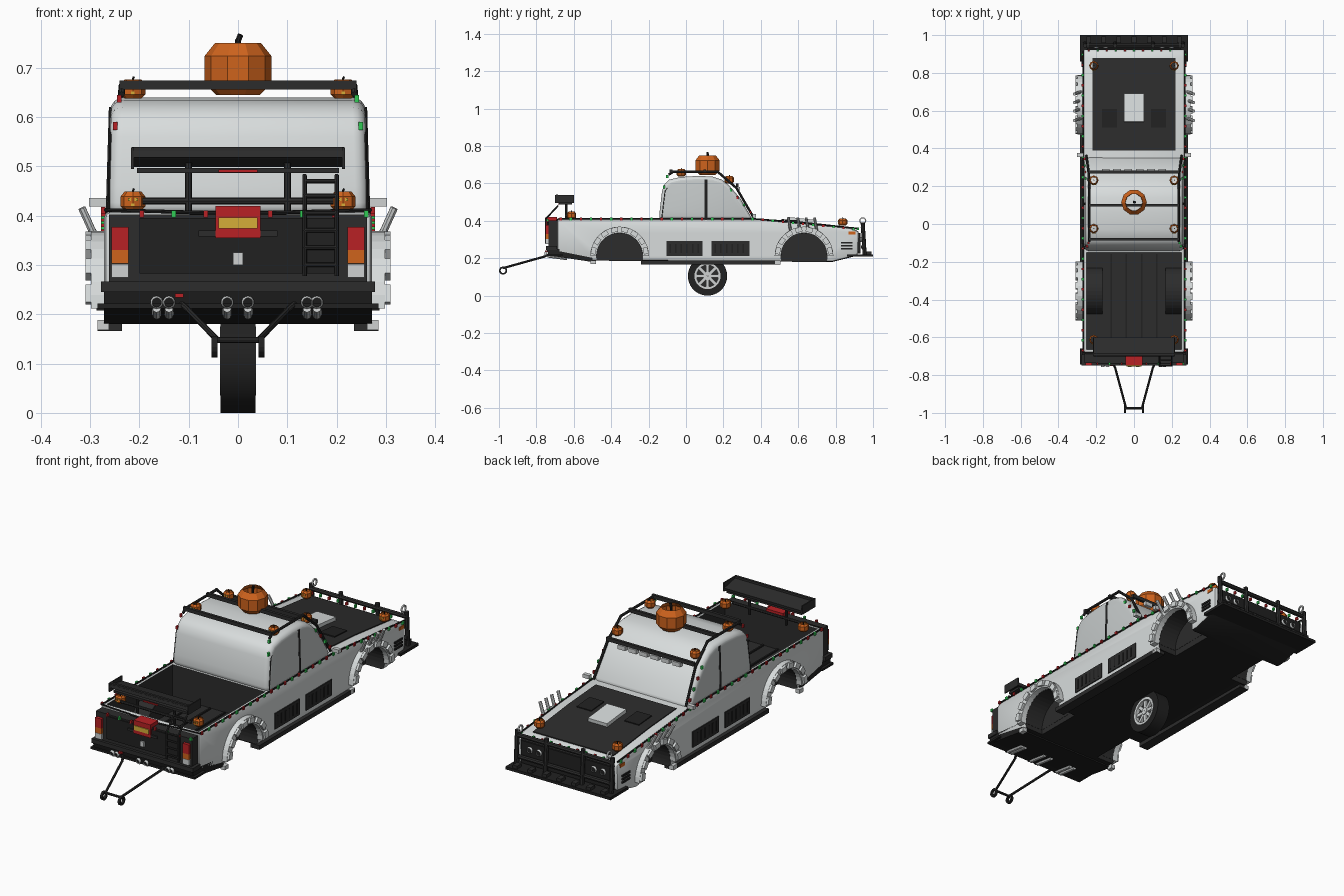
import bpy, bmesh
from math import sin, cos, pi, radians
from mathutils import Vector, Matrix

cube = bpy.data.objects.get("Cube")
if cube:
    bpy.data.objects.remove(cube, do_unlink=True)


def material(name, r, g, b):
    m = bpy.data.materials.new(name)
    m.use_nodes = True
    m.diffuse_color = (r, g, b, 1)
    m.node_tree.nodes["Principled BSDF"].inputs["Base Color"].default_value = (r, g, b, 1)
    return m


WHITE = material("white paint", .69, .72, .72)
GLASS = material("pale glass", .56, .59, .59)
CHROME = material("light grey", .62, .64, .64)
DARK = material("charcoal", .025, .025, .025)
BLACK = material("black", .015, .015, .015)
ORANGE = material("pumpkin orange", .62, .125, .012)
RED = material("lamp red", .48, .015, .018)
GREEN = material("lamp green", .03, .6, .09)
YELLOW = material("amber yellow", .66, .42, .04)


def finish(name, bm, *mats):
    bmesh.ops.recalc_face_normals(bm, faces=bm.faces)
    me = bpy.data.meshes.new(name)
    bm.to_mesh(me)
    bm.free()
    ob = bpy.data.objects.new(name, me)
    bpy.context.collection.objects.link(ob)
    for m in mats:
        me.materials.append(m)
    return ob


def smooth(ob):
    bpy.ops.object.select_all(action='DESELECT')
    ob.select_set(True)
    bpy.context.view_layer.objects.active = ob
    bpy.ops.object.shade_smooth_by_angle(angle=radians(35))


def boxes(name, locs, size, mat, rx=0):
    bm = bmesh.new()
    for p in locs:
        bmesh.ops.create_cube(bm, size=1, matrix=Matrix.Translation(p) @ Matrix.Rotation(rx, 4, 'X')
                              @ Matrix.Diagonal((*size, 1)))
    return finish(name, bm, mat)


def span(name, x, y, z, mat, both=False):
    """Box from min/max pairs, optionally mirrored to the other side."""
    c = [(a + b) / 2 for a, b in (x, y, z)]
    locs = [c] + ([(-c[0], c[1], c[2])] if both else [])
    return boxes(name, locs, [b - a for a, b in (x, y, z)], mat)


def prism(name, pts, x0, x1, *mats):
    """Side profile (y, z) extruded across x."""
    bm = bmesh.new()
    f = bm.faces.new([bm.verts.new((x0, y, z)) for y, z in pts])
    ex = bmesh.ops.extrude_face_region(bm, geom=[f])["geom"]
    bmesh.ops.translate(bm, vec=(x1 - x0, 0, 0), verts=[v for v in ex if isinstance(v, bmesh.types.BMVert)])
    return finish(name, bm, *mats)


def tubes(name, paths, r, mat, mirror=False):
    bm = bmesh.new()
    if mirror:
        paths = paths + [[(-x, y, z) for x, y, z in p] for p in paths]
    for path in paths:
        for a, b in zip(path, path[1:]):
            a, b = Vector(a), Vector(b)
            d = b - a
            bmesh.ops.create_cone(bm, cap_ends=True, segments=8, radius1=r, radius2=r, depth=d.length + r,
                                  matrix=Matrix.Translation((a + b) / 2) @ d.to_track_quat('Z', 'Y').to_matrix().to_4x4())
    return finish(name, bm, mat)


def trim_rings(name, locs, r0, r1, mat):
    """Flared rings facing along y."""
    bm = bmesh.new()
    for p in locs:
        bmesh.ops.create_cone(bm, cap_ends=False, segments=14, radius1=r0, radius2=r1, depth=.012,
                              matrix=Matrix.Translation(p) @ Matrix.Rotation(pi / 2, 4, 'X'))
    return finish(name, bm, mat)


def band(name, r0, r1, x0, x1, cy, cz, mat, a1=pi, n=20):
    """Ring or arch around an x axis."""
    bm = bmesh.new()
    closed = a1 > 6
    rings = []
    for i in range(n if closed else n + 1):
        a = a1 * i / n
        rings.append([bm.verts.new((x, cy + r * cos(a), cz + r * sin(a)))
                      for x, r in ((x0, r0), (x1, r0), (x1, r1), (x0, r1))])
    for p, q in zip(rings, rings[1:] + (rings[:1] if closed else [])):
        for k in range(4):
            j = (k + 1) % 4
            bm.faces.new((p[k], p[j], q[j], q[k]))
    if not closed:
        bm.faces.new(rings[0])
        bm.faces.new(rings[-1])
    return finish(name, bm, mat)


def bake(ob):
    dg = bpy.context.evaluated_depsgraph_get()
    me = bpy.data.meshes.new_from_object(ob.evaluated_get(dg))
    ob.modifiers.clear()
    ob.data = me


ARCHES = (-.355, .631)
AZ = .212

# Truck body with bed and wheel arches cut out
body = prism("body", [(-.69, .225), (-.5, .187), (.78, .18), (.92, .215), (.925, .345), (.88, .362),
                      (.6, .393), (.36, .41), (-.69, .41)], -.272, .272, WHITE, DARK, BLACK)
bev = body.modifiers.new("round", 'BEVEL')
bev.width, bev.segments, bev.limit_method = .015, 2, 'ANGLE'
bed_cut = span("bed_cutter", (-.252, .252), (-.665, -.15), (.25, .6), DARK)
bm = bmesh.new()
for cy in ARCHES:
    for s in (-1, 1):
        bmesh.ops.create_cone(bm, cap_ends=True, segments=40, radius1=.123, radius2=.123, depth=.13,
                              matrix=Matrix.Translation((s * .235, cy, AZ)) @ Matrix.Rotation(pi / 2, 4, 'Y'))
arch_cut = finish("arch_cutter", bm, DARK)
for cutter in (bed_cut, arch_cut):
    m = body.modifiers.new("cut", 'BOOLEAN')
    m.object, m.operation, m.solver = cutter, 'DIFFERENCE', 'EXACT'
    cutter.hide_render = True
bake(body)
for cutter in (bed_cut, arch_cut):
    bpy.data.objects.remove(cutter, do_unlink=True)
for f in body.data.polygons:
    c, n = f.center, f.normal
    outer = abs(c.x) > .256 and c.z > .18 and n.z > -.6 and abs(n.x) > .3
    f.material_index = 0 if outer or (n.z > .3 and c.z > .34) else (2 if n.z < -.5 else 1)
smooth(body)

# Wheel wells, arch flares and raised flare pads
for cy in ARCHES:
    end = "rear" if cy < 0 else "nose"
    half = [(cy + .126 * cos(pi * i / 16), AZ + .126 * sin(pi * i / 16)) for i in range(17)]
    for s in (-1, 1):
        band(end + "_well_liner", .122, .128, s * .168, s * .27, cy, AZ, DARK)
        prism(end + "_well_wall", half, s * .166, s * .171, DARK)
        band(end + "_flare", .123, .157, s * .266, s * .298, cy, AZ, WHITE, n=18)
        for k in range(8):
            a = pi * (k + .5) / 8
            boxes(end + "_flare_pad", [(s * .299, cy + .142 * cos(a), AZ + .142 * sin(a))],
                  (.02, .026, .036), WHITE, a)
    span(end + "_flare_foot", (.262, .285), (cy - .155, cy - .125), (.168, .188), CHROME, True)

# Cab with pale side windows
cab = prism("cab", [(-.145, .40), (-.14, .46), (-.128, .56), (-.115, .596), (-.09, .62), (-.03, .634), (.06, .64),
                    (.14, .637), (.19, .621), (.23, .59), (.29, .52), (.36, .40)], -1, 1, WHITE, GLASS)
for v in cab.data.vertices:
    v.co.x *= .265 - .03 * (v.co.z - .4)
bev = cab.modifiers.new("round", 'BEVEL')
bev.width, bev.segments, bev.limit_method, bev.angle_limit = .026, 4, 'ANGLE', radians(50)
bake(cab)
for f in cab.data.polygons:
    f.material_index = 1 if abs(f.normal.x) > .95 else 0
smooth(cab)
tubes("door_pillar", [[(.258, .107, .41), (.252, .107, .615)]], .01, DARK, True)
tubes("window_trim", [[(.262, -.13, .415), (.258, -.112, .56), (.254, -.08, .6)]], .0025, DARK, True)
span("mirror", (.268, .302), (.355, .375), (.418, .436), CHROME, True)

# Hood panel and scoop
prism("hood_panel", [(.39, .40), (.39, .412), (.6, .398), (.88, .367), (.88, .355)], -.22, .22, DARK)
boxes("hood_scoop", [(0, .615, .402)], (.105, .15, .022), WHITE, -.1)
boxes("hood_vents", [(-.13, .56, .403), (.13, .56, .403)], (.08, .1, .005), BLACK, -.08)

# Side panels, sills, louvres and exhaust fins
for y0, y1 in ((-.105, .088), (.137, .34)):
    span("side_panel", (.268, .277), (y0, y1), (.213, .291), DARK, True)
    boxes("panel_slots", [(s * .277, y0 + .02 + k * .03, .252) for s in (-1, 1) for k in range(6)],
          (.004, .008, .05), BLACK)
span("sill", (.235, .285), (-.24, .505), (.166, .187), DARK, True)
boxes("nose_louvres", [(s * .272, .86, z) for s in (-1, 1) for z in (.25, .266, .282)], (.012, .06, .009), BLACK)
tubes("exhaust_fins", [[(.278, y, .34), (.296, y - .005, .37), (.315, y - .012, .412)]
                       for y in (.56, .61, .655, .7)], .008, CHROME, True)
span("side_marker", (.262, .275), (.87, .905), (.328, .344), ORANGE, True)

# Bed ribs, rails and rear gate
boxes("bed_ribs", [(x, -.41, .253) for x in (-.12, -.04, .04, .12)], (.008, .5, .008), BLACK)
span("tailgate", (-.262, .262), (-.735, -.685), (.228, .402), DARK)
span("gate_panel", (-.2, .2), (-.742, -.73), (.283, .395), BLACK)
span("gate_bar", (-.08, .08), (-.748, -.735), (.358, .37), DARK)
prism("gate_step", [(-.75, .3), (-.738, .3), (-.738, .325), (-.75, .325)], -.01, .01, CHROME)
span("rear_bumper", (-.278, .278), (-.748, -.69), (.245, .266), DARK)
prism("rear_valance", [(-.745, .25), (-.735, .215), (-.5, .18), (-.5, .23), (-.69, .25)], -.272, .272, BLACK)
span("rear_lip", (-.285, .285), (-.745, -.66), (.212, .222), BLACK)
for mat, z0, z1 in ((RED, .33, .377), (ORANGE, .303, .33), (CHROME, .275, .302)):
    span("tail_lamp", (.222, .256), (-.75, -.72), (z0, z1), mat, True)
span("rear_plate_box", (-.046, .046), (-.75, -.69), (.355, .42), RED)
span("rear_plate_label", (-.04, .04), (-.754, -.749), (.374, .396), YELLOW)
span("bumper_marker", (-.128, -.11), (-.753, -.74), (.234, .242), RED)
tips = (-.165, -.14, -.022, .02, .14, .16)
trim_rings("exhaust_tips", [(x, -.75, .224) for x in tips], .013, .009, CHROME)
tubes("exhaust_pipes", [[(x, -.735, .212), (x, -.64, .199)] for x in tips], .009, CHROME)

# Ladder and rear wing
tubes("ladder", [[(x, -.75, .28), (x, -.75, .41), (x, -.685, .48)] for x in (.135, .2)]
      + [[(.135, y, z), (.2, y, z)] for y, z in ((-.75, .3), (-.75, .335), (-.75, .37), (-.75, .405),
                                                 (-.722, .44), (-.694, .47))], .0045, DARK)
boxes("wing_blade", [(0, -.65, .515)], (.43, .1, .014), DARK, -.2)
boxes("wing_flap", [(0, -.69, .527)], (.43, .012, .025), DARK)
span("wing_lower", (-.205, .205), (-.68, -.61), (.486, .497), DARK)
span("wing_lamp", (-.04, .04), (-.685, -.67), (.487, .493), RED)
span("wing_end", (.211, .217), (-.70, -.6), (.495, .538), DARK, True)
tubes("wing_posts", [[(.1, -.64, .40), (.1, -.64, .51)], [(-.19, -.64, .43), (.19, -.64, .43)]], .007, DARK, True)

# Nose: grille, splitter, lamps and guard
span("grille", (-.25, .25), (.915, .932), (.225, .335), BLACK)
trim_rings("nose_lamps", [(s * x, .936, .3) for s in (-1, 1) for x in (.15, .2)], .012, .016, CHROME)
span("splitter", (-.287, .287), (.86, 1), (.208, .221), BLACK)
boxes("splitter_fins", [(-.24 + .08 * k, .975, .228) for k in range(7)], (.024, .035, .016), DARK)
tubes("nose_guard", [[(-.26, .945, z), (.26, .945, z)] for z in (.26, .365)]
      + [[(x, .955, .22), (x, .945, .385)] for x in (-.26, -.1, .1, .26)], .011, DARK)
for s in (-1, 1):
    band("guard_ring", .013, .019, s * .24, s * .247, .945, .4, CHROME, 2 * pi, 14)

# Roof rack with lamp bar
tubes("rack_rails", [[(.236, -.09, .648), (.236, -.07, .662), (.236, .17, .662), (.24, .27, .575), (.252, .36, .42)]],
      .0065, DARK, True)
boxes("rack_bars", [(0, y, z) for y, z in ((-.08, .665), (.1, .665), (.275, .59))], (.48, .014, .018), DARK)
boxes("roof_lamps", [(-.15 + .06 * k, .281, .572) for k in range(6)], (.04, .018, .02), CHROME)


# Pumpkins: open faceted shells with a stem
def pumpkin(name, x, y, z, r, n):
    bm = bmesh.new()
    rings = [[bm.verts.new((x + r * a * cos(2 * pi * i / n), y + r * a * sin(2 * pi * i / n), z + r * h))
              for i in range(n)] for a, h in ((.66, 0), (1, .35), (1, 1.15), (.68, 1.55))]
    for p, q in zip(rings, rings[1:]):
        for i in range(n):
            bm.faces.new((p[i], p[(i + 1) % n], q[(i + 1) % n], q[i]))
    finish(name, bm, ORANGE)
    tubes(name + "_stem", [[(x, y, z + r * 1.3), (x, y + r * .03, z + r * 1.6), (x + r * .06, y, z + r * 1.75)]],
          r * .09, BLACK)


pumpkin("big_pumpkin", 0, .115, .645, .068, 10)
for y, z in ((-.025, .637), (.232, .6), (.838, .374), (-.612, .41)):
    for s in (-1, 1):
        pumpkin("small_pumpkin", s * .213, y, z, .025, 8)
        boxes("pumpkin_face", [(s * .213 + dx, y - .0235, z + h) for dx, h in ((-.007, .023), (.007, .023), (0, .012))],
              (.007, .004, .006), YELLOW)

# Central wheel
WY, WZ = .115, .105
smooth(band("tyre", .068, .105, -.035, .035, WY, WZ, BLACK, 2 * pi, 36))
band("rim", .058, .07, -.037, .037, WY, WZ, CHROME, 2 * pi, 36)
band("wheel_disc", .005, .062, -.018, .018, WY, WZ, DARK, 2 * pi, 24)
band("hub", .002, .018, -.034, .034, WY, WZ, CHROME, 2 * pi, 12)
for k in range(8):
    a = k * pi / 4
    boxes("spoke", [(0, WY + .036 * cos(a), WZ + .036 * sin(a))], (.06, .054, .016), CHROME, a)

# Tow frame
tubes("tow_arms", [[(.14, -.69, .243), (.1, -.76, .208), (.042, -.975, .148)], [(0, -.975, .148), (.045, -.975, .148)]],
      .006, DARK, True)
for s in (-1, 1):
    band("tow_ring", .013, .022, s * .042, s * .054, -.978, .134, BLACK, 2 * pi, 14)


# String lights along the rails, gate top and cab edges
def rail(y):
    return .41 if y < .36 else .41 - .05 * (y - .36) / .52 - .02 * max(0, y - .8)


spots = [(s * .273, -.67 + .054 * k, rail(-.67 + .054 * k)) for s in (-1, 1) for k in range(30)]
spots += [(-.195 + .065 * k, -.74, .403) for k in range(8)]
spots += [(-.24 + .048 * k, .918, .358) for k in range(10)]
spots += [(s * (.262 - .002 * k), .345 - .035 * k, .445 + .04 * k) for s in (-1, 1) for k in range(4)]
for k, mat in enumerate((RED, GREEN)):
    boxes("string_bulbs", spots[k::2], (.009, .012, .014), mat)
    boxes("corner_bulb", [((2 * k - 1) * x, y, z) for x, y, z in ((.249, -.118, .582), (.241, -.1, .637))],
          (.009, .012, .016), mat)
tubes("string_wire", [[(.268, .915, .36), (.268, .36, .411), (.268, -.68, .411), (0, -.69, .404)]], .004, BLACK, True)
